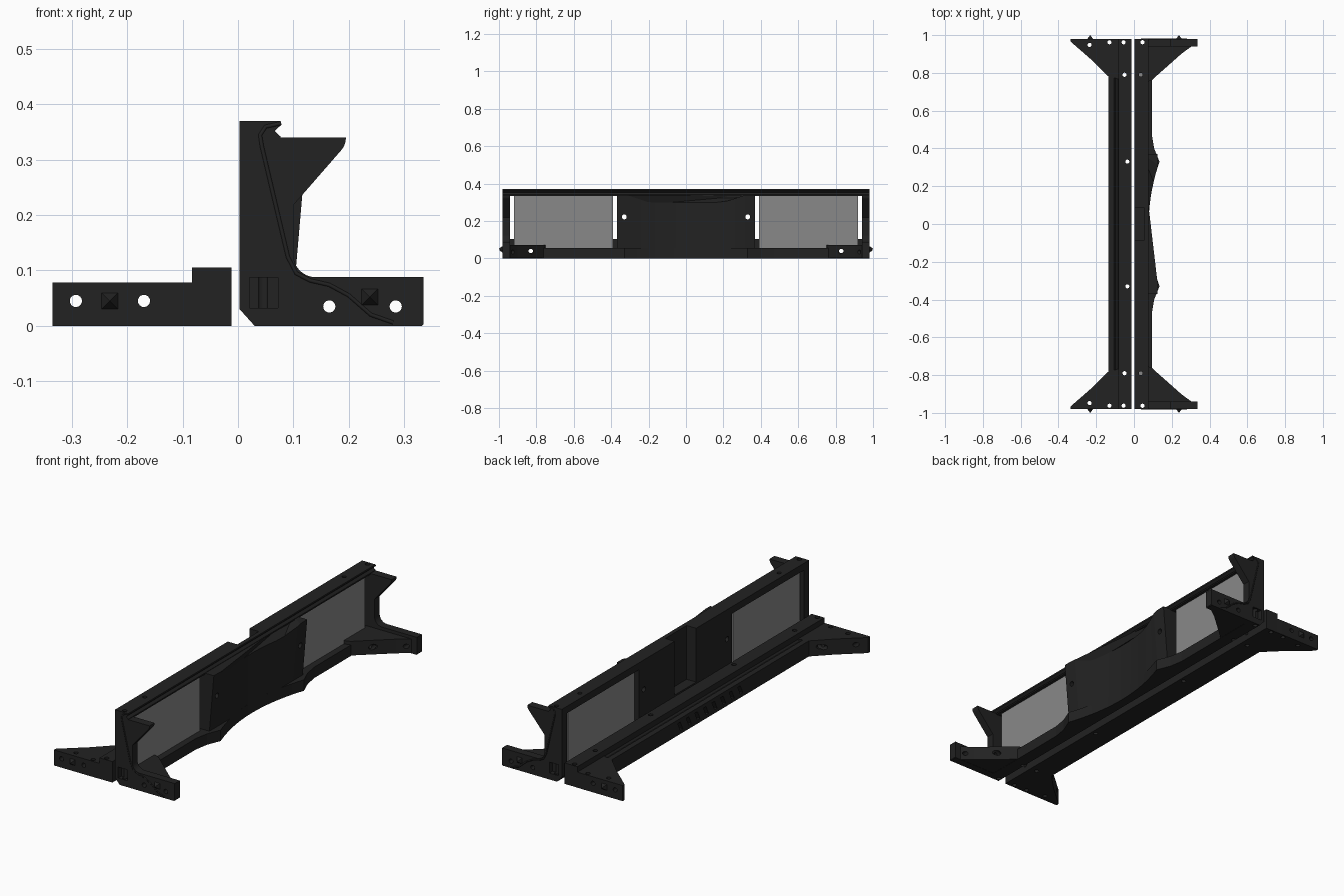
import bpy, bmesh, math
from mathutils import Matrix

if "Cube" in bpy.data.objects:
    bpy.data.objects.remove(bpy.data.objects["Cube"])


def material(name, rgb):
    m = bpy.data.materials.new(name)
    m.use_nodes = True
    m.diffuse_color = (*rgb, 1)
    m.node_tree.nodes["Principled BSDF"].inputs["Base Color"].default_value = (*rgb, 1)
    return m


CHARCOAL = material("charcoal", (0.016, 0.016, 0.016))
GREY = material("panel grey", (0.25, 0.25, 0.25))
PLACE = {"x": lambda u, v, w: (w, u, v),
         "y": lambda u, v, w: (u, w, v),
         "z": lambda u, v, w: (u, v, w)}


def finish(name, bm, mat=CHARCOAL):
    bmesh.ops.recalc_face_normals(bm, faces=bm.faces)
    me = bpy.data.meshes.new(name)
    bm.to_mesh(me)
    bm.free()
    me.materials.append(mat)
    ob = bpy.data.objects.new(name, me)
    bpy.context.collection.objects.link(ob)
    return ob


def prism(name, pts, axis, a, b, mat=CHARCOAL):
    """Extrude a 2D outline along an axis from a to b."""
    bm = bmesh.new()
    lo, hi = [[bm.verts.new(PLACE[axis](u, v, w)) for u, v in pts] for w in (a, b)]
    bm.faces.new(lo)
    bm.faces.new(hi)
    for i in range(len(pts)):
        j = (i + 1) % len(pts)
        bm.faces.new((lo[i], lo[j], hi[j], hi[i]))
    return finish(name, bm, mat)


def box(name, x0, x1, y0, y1, z0, z1, mat=CHARCOAL):
    return prism(name, [(x0, y0), (x1, y0), (x1, y1), (x0, y1)], "z", z0, z1, mat)


def arc(cx, cy, r, start, end, n=8):
    return [(cx + r * math.cos(math.radians(start + (end - start) * i / n)),
             cy + r * math.sin(math.radians(start + (end - start) * i / n)))
            for i in range(n + 1)]


def hole(axis, u, v, r, a, b):
    ob = prism("hole_cutter", arc(u, v, r, 0, 345, 23), axis, a, b)
    ob.hide_render = True
    return ob


def cut(parts, cutters):
    """Cut every cutter out of every part, then discard the cutters."""
    for ob in parts:
        for c in cutters:
            m = ob.modifiers.new("cut", "BOOLEAN")
            m.operation, m.solver, m.object = "DIFFERENCE", "EXACT", c
    bpy.context.view_layer.update()
    dg = bpy.context.evaluated_depsgraph_get()
    done = [bpy.data.meshes.new_from_object(ob.evaluated_get(dg)) for ob in parts]
    for ob, me in zip(parts, done):
        ob.modifiers.clear()
        ob.data = me
    for c in cutters:
        bpy.data.objects.remove(c)


def bulge(y):
    """Outer edge of the scalloped middle."""
    return 0.078 + 0.057 * (y / 0.33) ** 2


END, INNER = 0.98, 0.94
SIDES = (-1, 1)
tall, low = [], []

# Tall half: chamfered beam and scalloped sill
tall.append(prism("tall_beam", [(.003, .03), (.03, 0), (.07, 0), (.07, .055), (.003, .055)],
                  "y", -INNER, INNER))
ys = [.33 * i / 10 for i in range(-10, 11)]
sill = [(.03, -INNER), (.095, -INNER), (.095, -.47), (.107, -.40)]
sill += [(bulge(y), y) for y in ys]
sill += [(.107, .40), (.095, .47), (.095, INNER), (.03, INNER)]
tall.append(prism("scalloped_sill", sill, "z", 0, .055))

# Top rail with a grooved lip
lip = [(.003, .37), (.077, .37), (.077, .362), (.066, .352), (.077, .342)]
rail = prism("top_rail", lip + [(.077, .335), (.003, .335)], "y", -INNER, INNER)

# Middle block and curved cover with raised, flared ends
block = box("middle_block", .003, .06, -.37, .37, .05, .34)
ys = [.37 * i / 20 for i in range(-20, 21)]
cover = prism("middle_cover", [(.045, -.37)] + [(min(bulge(y), .125), y) for y in ys] + [(.045, .37)],
              "z", .05, .30)
for v in cover.data.vertices:
    lift = min(1, max(0, (abs(v.co.y) - .2) / .12))
    if v.co.z > .2:
        v.co.z += .04 * lift
    elif v.co.x > .05:
        v.co.x = min(v.co.x, .1)
tall += [rail, block, cover]

# End brackets with upper gusset, rounded throat and foot
outline = lip + [(.077, .34)] + arc(.16, .34, .035, 0, -45, 5)
outline += [(.1, .218)] + arc(.14, .128, .04, 180, 270)
outline += [(.335, .088), (.335, .003), (.332, 0), (.03, 0), (.003, .03)]
rib_path = [(.078, .366), (.05, .36), (.04, .345), (.043, .325), (.09, .125), (.105, .095),
            (.13, .082), (.165, .074), (.2, .055), (.24, .02), (.28, .006)]
cutters = []
for s in SIDES:
    end = "front" if s < 0 else "back"
    tall.append(prism(end + "_bracket", outline, "y", s * INNER, s * END))
    foot = [(.03, .74), (.093, .76), (.12, .785), (.18, .838), (.25, .9), (.333, .962), (.333, .975), (.03, .975)]
    tall.append(prism(end + "_tall_foot", [(x, s * y) for x, y in foot], "z", 0.001, .072))
    foot = [(-.05, .76), (-.134, .78), (-.16, .805), (-.22, .865), (-.335, .965), (-.335, END), (-.105, END), (-.05, END - .002)]
    low.append(prism(end + "_low_foot", [(x, s * y) for x, y in foot], "z", 0, .078))
    # Raised rib on the bracket face
    cu = bpy.data.curves.new(end + "_rib", "CURVE")
    cu.dimensions = "3D"
    cu.bevel_depth, cu.bevel_resolution = .004, 1
    sp = cu.splines.new("POLY")
    sp.points.add(len(rib_path) - 1)
    for p, (x, z) in zip(sp.points, rib_path):
        p.co = (x, s * (END - .002), z, 1)
    cu.materials.append(CHARCOAL)
    bpy.context.collection.objects.link(bpy.data.objects.new(end + "_rib", cu))
    # Locating pyramids
    for x, z in ((.238, .052), (-.232, .045)):
        bm = bmesh.new()
        bmesh.ops.create_cone(bm, cap_ends=True, segments=4, radius1=.025, radius2=0, depth=.024,
                              matrix=Matrix.Translation((x, s * .988, z))
                              @ Matrix.Rotation(-s * math.pi / 2, 4, "X")
                              @ Matrix.Rotation(math.pi / 4, 4, "Z"))
        finish(end + "_pyramid", bm)
    # Window panels
    y0, y1 = sorted((s * .39, s * .92))
    box(end + "_window_panel", .012, .062, y0, y1, .05, .338, GREY)
    # Pocket and bolt holes of the tall half
    y0, y1 = sorted((s * .955, s * 1.1))
    cutters.append(box("pocket_cutter", .021, .072, y0, y1, .032, .087))
    y0, y1 = sorted((s * .6, s * 1.1))
    cutters += [hole("y", x, .035, .011, y0, y1) for x in (.165, .285)]
    cutters += [hole("x", s * .83, .04, .012, -.1, .5), hole("x", s * .33, .222, .013, -.1, .5),
                hole("z", .045, s * .962, .011, -.1, .5), hole("z", .036, s * .79, .01, -.1, .5)]

# Recess down the back of the middle
cutters.append(box("recess_cutter", -.1, .056, -.085, .085, .1, .5))
cut(tall, cutters)

# Low half: ridged beam with a V groove
low.append(prism("low_beam", [(-.012, 0), (-.012, .105), (-.083, .105), (-.083, .076), (-.091, .068),
                              (-.098, .068), (-.107, .078), (-.135, .078), (-.135, 0)],
                 "y", -END + .001, END - .001))
cutters = []
for s in SIDES:
    y0, y1 = sorted((s * .6, s * 1.1))
    cutters += [hole("y", x, .045, .011, y0, y1) for x in (-.293, -.17)]
    cutters.append(hole("x", s * .83, .04, .012, -.5, .1))
    for x, y in ((-.055, .962), (-.13, .962), (-.235, .948), (-.05, .79), (-.035, .33)):
        cutters.append(hole("z", x, s * y, .011, -.1, .3))
# Slanted vents in the outer side
for i in range(8):
    y = (i - 3.5) * .068
    cutters.append(prism("vent_cutter", [(y - .02, .018), (y, .018), (y + .02, .06), (y, .06)],
                         "x", -.2, -.11))
cut(low, cutters)
